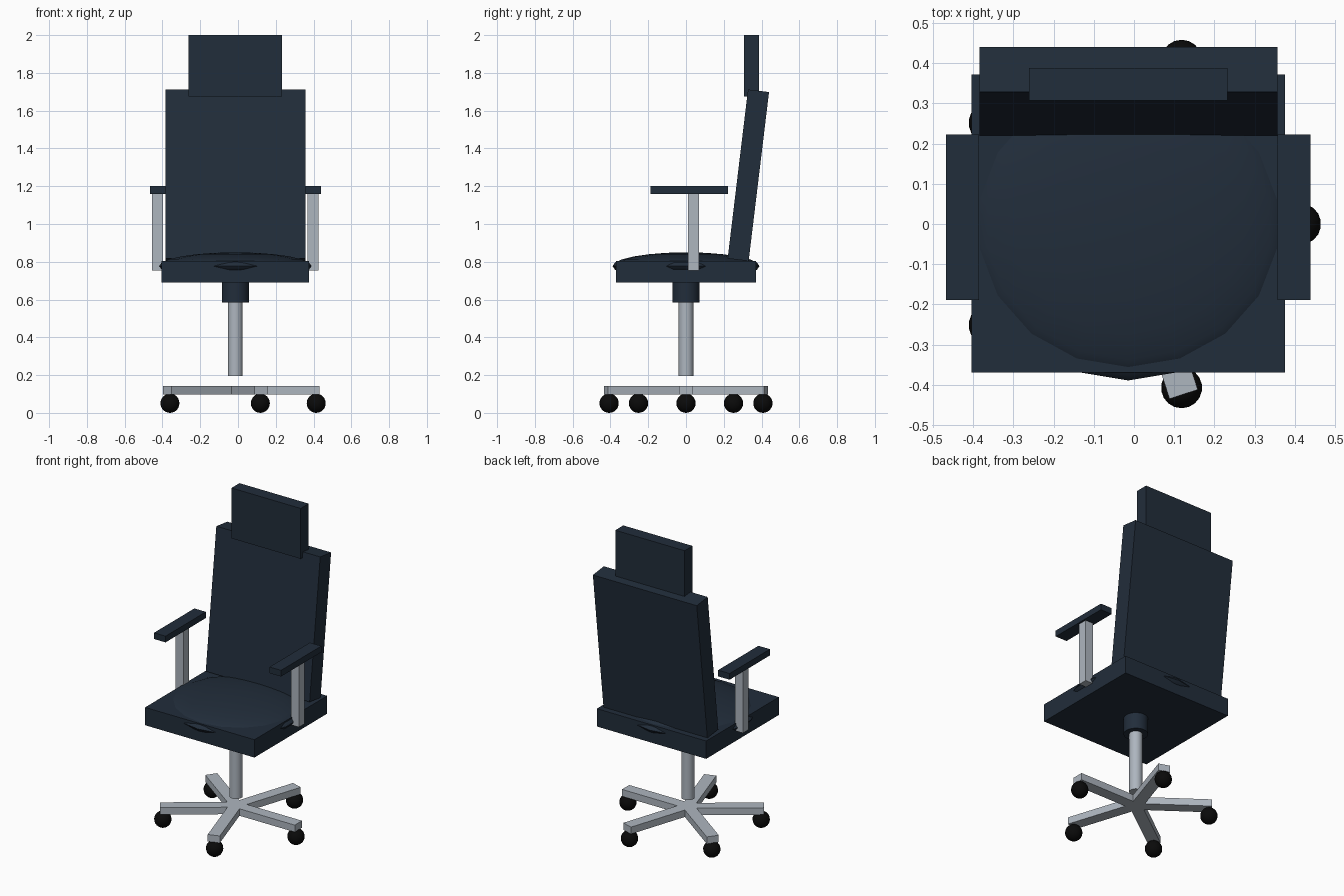
import bpy, bmesh, math
from mathutils import Matrix

if "Cube" in bpy.data.objects:
    bpy.data.objects.remove(bpy.data.objects["Cube"])

CX = -0.014          # the chair's centre line
TILT = math.atan2(0.108, 0.895)


def material(name, rgb):
    m = bpy.data.materials.new(name)
    m.diffuse_color = (*rgb, 1)
    m.use_nodes = True
    m.node_tree.nodes["Principled BSDF"].inputs["Base Color"].default_value = m.diffuse_color
    return m


NAVY = material("navy_fabric", (0.0155, 0.0262, 0.043))
METAL = material("brushed_metal", (0.42, 0.465, 0.52))
BLACK = material("black_rubber", (0.003, 0.003, 0.003))


def finish(name, bm, mat, smooth=False):
    bmesh.ops.recalc_face_normals(bm, faces=bm.faces)
    mesh = bpy.data.meshes.new(name)
    bm.to_mesh(mesh)
    bm.free()
    obj = bpy.data.objects.new(name, mesh)
    bpy.context.collection.objects.link(obj)
    mesh.materials.append(mat)
    if smooth:
        bpy.ops.object.select_all(action='DESELECT')
        obj.select_set(True)
        bpy.context.view_layer.objects.active = obj
        bpy.ops.object.shade_smooth_by_angle(angle=math.radians(35))
    return obj


def box(name, centre, size, mat, tilt=0):
    bm = bmesh.new()
    bmesh.ops.create_cube(bm, size=1, matrix=Matrix.Translation(centre)
                          @ Matrix.Rotation(tilt, 4, 'X') @ Matrix.Diagonal((*size, 1)))
    return finish(name, bm, mat)


def cylinder(name, radius, z0, z1, mat):
    bm = bmesh.new()
    bmesh.ops.create_cone(bm, cap_ends=True, segments=24, radius1=radius, radius2=radius,
                          depth=z1 - z0, matrix=Matrix.Translation((CX, 0, (z0 + z1) / 2)))
    return finish(name, bm, mat, True)


def ellipsoid(name, centre, radii, mat, rings=12):
    bm = bmesh.new()
    bmesh.ops.create_uvsphere(bm, u_segments=18, v_segments=rings, radius=1,
                              matrix=Matrix.Translation(centre) @ Matrix.Diagonal((*radii, 1)))
    return finish(name, bm, mat, True)


# Seat, domed cushion, reclined back and headrest
box("seat", (CX, 0.001, 0.7475), (0.78, 0.741, 0.115), NAVY)
ellipsoid("cushion", (CX, 0, 0.777), (0.41, 0.389, 0.073), NAVY)
box("backrest", (CX, 0.33, 1.258), (0.741, 0.112, 0.901), NAVY, -TILT)
box("headrest", (CX, 0.347, 1.8375), (0.494, 0.081, 0.325), NAVY)

# Armrests on posts, one pair per side
for side, s in (("left", -1), ("right", 1)):
    box(f"armrest_{side}", (CX + s * 0.412, 0.017, 1.18), (0.082, 0.411, 0.04), NAVY)
    box(f"arm_post_{side}", (CX + s * 0.412, 0.04, 0.957), (0.058, 0.058, 0.406), METAL)

# Hub and gas column
cylinder("hub", 0.072, 0.585, 0.692, NAVY)
cylinder("column", 0.039, 0.195, 0.587, METAL)

# Five-arm star base, extruded from one outline
HALF, LENGTH = 0.037, 0.445
bm = bmesh.new()
outline = []
for i in range(5):
    a = math.radians(72 * i)
    notch = a + math.radians(36)
    r = HALF / math.sin(math.radians(36))
    for side in (-HALF, HALF):
        outline.append((CX + LENGTH * math.cos(a) - side * math.sin(a),
                        LENGTH * math.sin(a) + side * math.cos(a)))
    outline.append((CX + r * math.cos(notch), r * math.sin(notch)))
face = bm.faces.new([bm.verts.new((x, y, 0.097)) for x, y in outline])
ext = bmesh.ops.extrude_face_region(bm, geom=[face], use_keep_orig=True)
top = [v for v in ext["geom"] if isinstance(v, bmesh.types.BMVert)]
bmesh.ops.translate(bm, verts=top, vec=(0, 0, 0.045))
finish("star_base", bm, METAL)

# Ball casters under the arm ends
for i in range(5):
    a = math.radians(72 * i)
    ellipsoid(f"caster_{i + 1}", (CX + 0.428 * math.cos(a), 0.428 * math.sin(a), 0.051),
              (0.051, 0.051, 0.051), BLACK)
